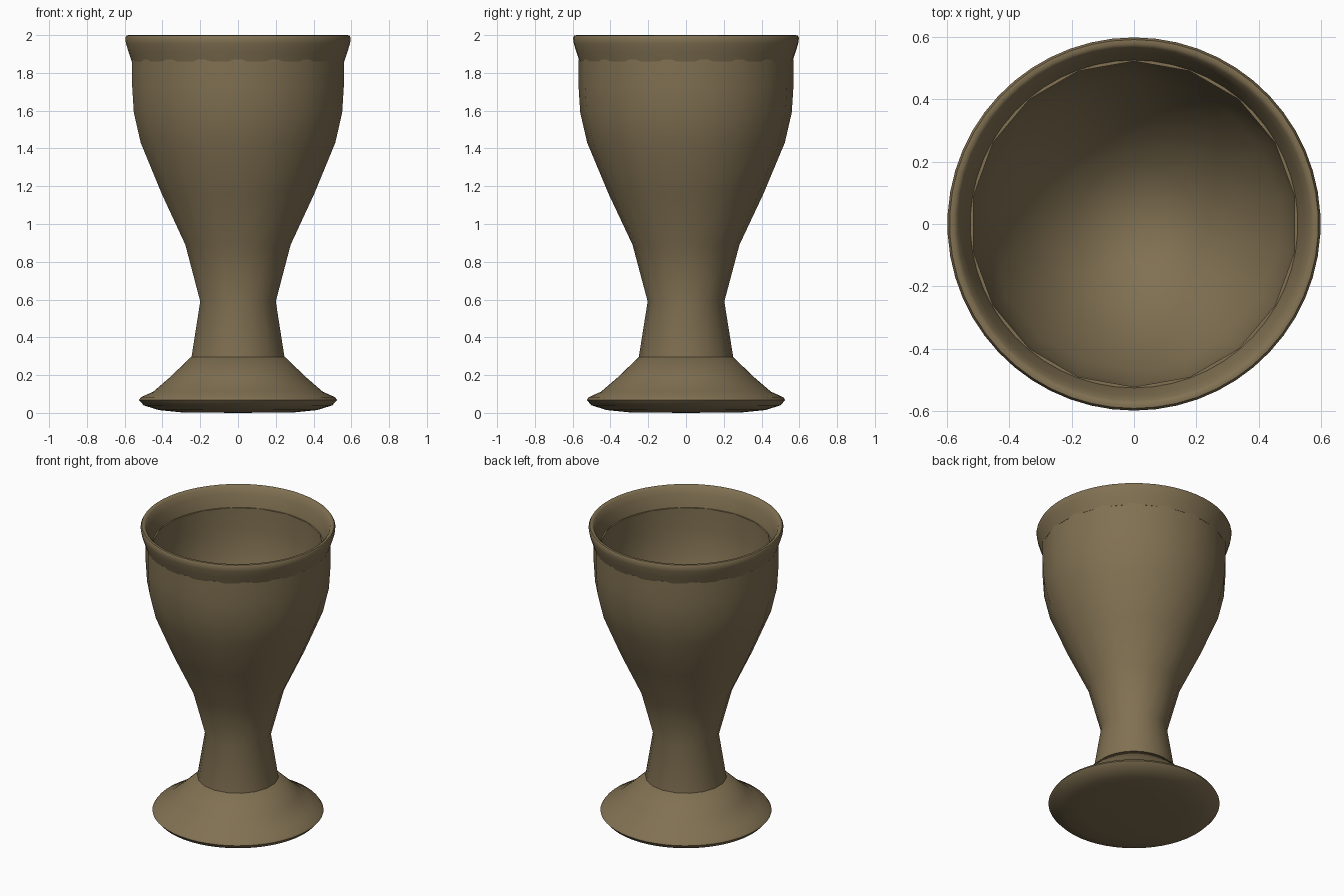
import bpy, bmesh, math

if "Cube" in bpy.data.objects:
    bpy.data.objects.remove(bpy.data.objects["Cube"])

clay = bpy.data.materials.new("brown_clay")
clay.diffuse_color = (0.22, 0.165, 0.085, 1)
clay.use_nodes = True
clay.node_tree.nodes["Principled BSDF"].inputs["Base Color"].default_value = clay.diffuse_color


def lathe(name, profile, sides, closed=False, angle=50):
    """Turn (radius, height) points around z; radius 0 makes a pole."""
    bm = bmesh.new()
    rings = []
    for r, z in profile:
        if r == 0:
            rings.append([bm.verts.new((0, 0, z))] * sides)
        else:
            turn = [math.pi / 2 + 2 * math.pi * i / sides for i in range(sides)]
            rings.append([bm.verts.new((r * math.cos(a), r * math.sin(a), z)) for a in turn])
    pairs = list(zip(rings, rings[1:]))
    if closed:
        pairs.append((rings[-1], rings[0]))
    for low, high in pairs:
        for i in range(sides):
            j = (i + 1) % sides
            corners = dict.fromkeys([low[i], low[j], high[j], high[i]])
            bm.faces.new(list(corners))
    bmesh.ops.recalc_face_normals(bm, faces=bm.faces)
    mesh = bpy.data.meshes.new(name)
    bm.to_mesh(mesh)
    bm.free()
    mesh.materials.append(clay)
    obj = bpy.data.objects.new(name, mesh)
    bpy.context.collection.objects.link(obj)
    bpy.ops.object.select_all(action='DESELECT')
    obj.select_set(True)
    bpy.context.view_layer.objects.active = obj
    bpy.ops.object.shade_smooth_by_angle(angle=math.radians(angle))
    return obj


# Spreading foot with a rounded edge
lathe("foot", [(0, 0), (0.30, 0.003), (0.42, 0.015), (0.50, 0.04), (0.525, 0.068),
               (0.515, 0.083), (0.45, 0.112), (0.365, 0.185), (0.25, 0.295), (0, 0.295)], 54)

# Waisted stem with the hollow cup above it, in one turned body
lathe("stem_and_cup", [(0, 0.25), (0.25, 0.25), (0.25, 0.295), (0.203, 0.59), (0.283, 0.89),
                       (0.41, 1.16), (0.523, 1.43), (0.56, 1.59), (0.569, 1.73),
                       (0.569, 1.87), (0.522, 1.87), (0.522, 1.73), (0.512, 1.59),
                       (0.47, 1.43), (0.35, 1.20), (0.19, 1.03), (0, 0.96)], 18)

# Flared, rounded lip
lathe("rim", [(0.563, 1.86), (0.58, 1.91), (0.594, 1.955), (0.598, 1.985), (0.591, 1.998),
              (0.578, 2.0), (0.566, 1.99), (0.55, 1.95), (0.532, 1.90), (0.523, 1.86)],
      54, closed=True)
